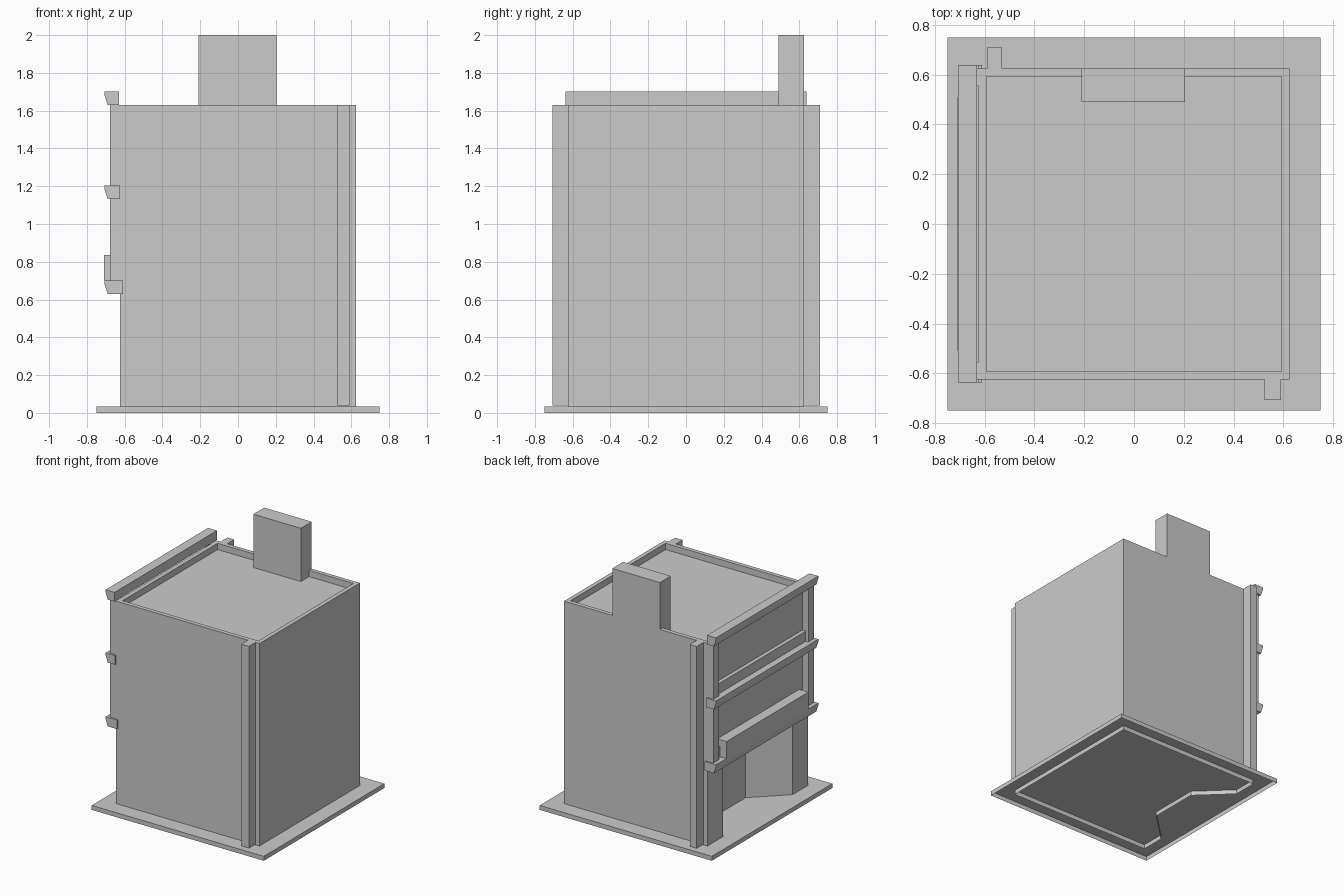
import bpy, bmesh
from mathutils import Vector

if "Cube" in bpy.data.objects:
    bpy.data.objects.remove(bpy.data.objects["Cube"])


def prism(name, outline, direction, open_start=False):
    """Extrude a closed outline of 3D points along a direction."""
    bm = bmesh.new()
    face = bm.faces.new([bm.verts.new(p) for p in outline])
    geom = bmesh.ops.extrude_face_region(bm, geom=[face], use_keep_orig=True)["geom"]
    moved = [g for g in geom if isinstance(g, bmesh.types.BMVert)]
    bmesh.ops.translate(bm, verts=moved, vec=Vector(direction))
    bmesh.ops.recalc_face_normals(bm, faces=bm.faces)
    if open_start:
        bmesh.ops.delete(bm, geom=[face], context='FACES_ONLY')
    return finish(name, bm)


def finish(name, bm):
    mesh = bpy.data.meshes.new(name)
    bm.to_mesh(mesh)
    bm.free()
    obj = bpy.data.objects.new(name, mesh)
    bpy.context.collection.objects.link(obj)
    return obj


def box(name, x, y, z, open_bottom=False):
    corners = [(x[0], y[0], z[0]), (x[1], y[0], z[0]),
               (x[1], y[1], z[0]), (x[0], y[1], z[0])]
    return prism(name, corners, (0, 0, z[1] - z[0]), open_bottom)


W = 0.625        # half width of the building
TOP = 1.63       # parapet height
FLOOR = 0.63     # underside of the upper storeys

# Pavement plate, hollow underneath
box("pavement", (-0.75, 0.75), (-0.75, 0.75), (0, 0.035), open_bottom=True)

# Ground floor with the angled shop entrance cut into the left side
ground = [(-W, -W), (W, -W), (W, W), (-W, W),
          (-W, 0.435), (-0.38, 0.2), (-0.38, -0.2), (-W, -0.435)]
prism("ground_floor", [(x, y, 0) for x, y in ground], (0, 0, FLOOR), open_start=True)

# Upper storeys with a sunken roof behind the parapet
upper = box("upper_storeys", (-W, W), (-W, W), (FLOOR, TOP))
bm = bmesh.new()
bm.from_mesh(upper.data)
roof = max(bm.faces, key=lambda f: f.calc_center_median().z)
bmesh.ops.inset_region(bm, faces=[roof], thickness=0.047)
bmesh.ops.inset_region(bm, faces=[roof], thickness=0)
bmesh.ops.translate(bm, verts=roof.verts, vec=(0, 0, -0.05))
bm.to_mesh(upper.data)
bm.free()

# Chimney on the back wall
box("chimney", (-0.21, 0.205), (0.49, W), (1.58, 2.0))

# Downpipe strips on the front and back walls
box("front_downpipe", (0.525, 0.59), (-0.707, -W), (0.04, TOP))
box("back_downpipe", (-0.59, -0.53), (W, 0.71), (0.04, TOP))

# Facade pilasters framing the windows
for side, y in (("front", (-W, -0.555)), ("back", (0.555, W))):
    box(f"{side}_pilaster", (-0.677, -W), y, (0.66, TOP))

# Cornices: the same moulded profile at three heights
profile = [(-0.6, 0), (-0.69, 0), (-0.708, 0.055), (-0.708, 0.072), (-0.6, 0.072)]
for name, z, inner in (("shop_cornice", FLOOR, -0.61),
                       ("middle_cornice", 1.133, -0.625),
                       ("roof_cornice", TOP, -0.63)):
    outline = [(inner if x == -0.6 else x, -0.637, z + dz) for x, dz in profile]
    prism(name, outline, (0, 1.275, 0))

# Window sills above the lower two cornices
for name, z in (("lower_sill", 0.70), ("upper_sill", 1.20)):
    box(name, (-0.655, -W), (-0.555, 0.555), (z, z + 0.085))

# Shop sign board
box("sign_board", (-0.71, -0.63), (-0.51, 0.51), (0.70, 0.837))
